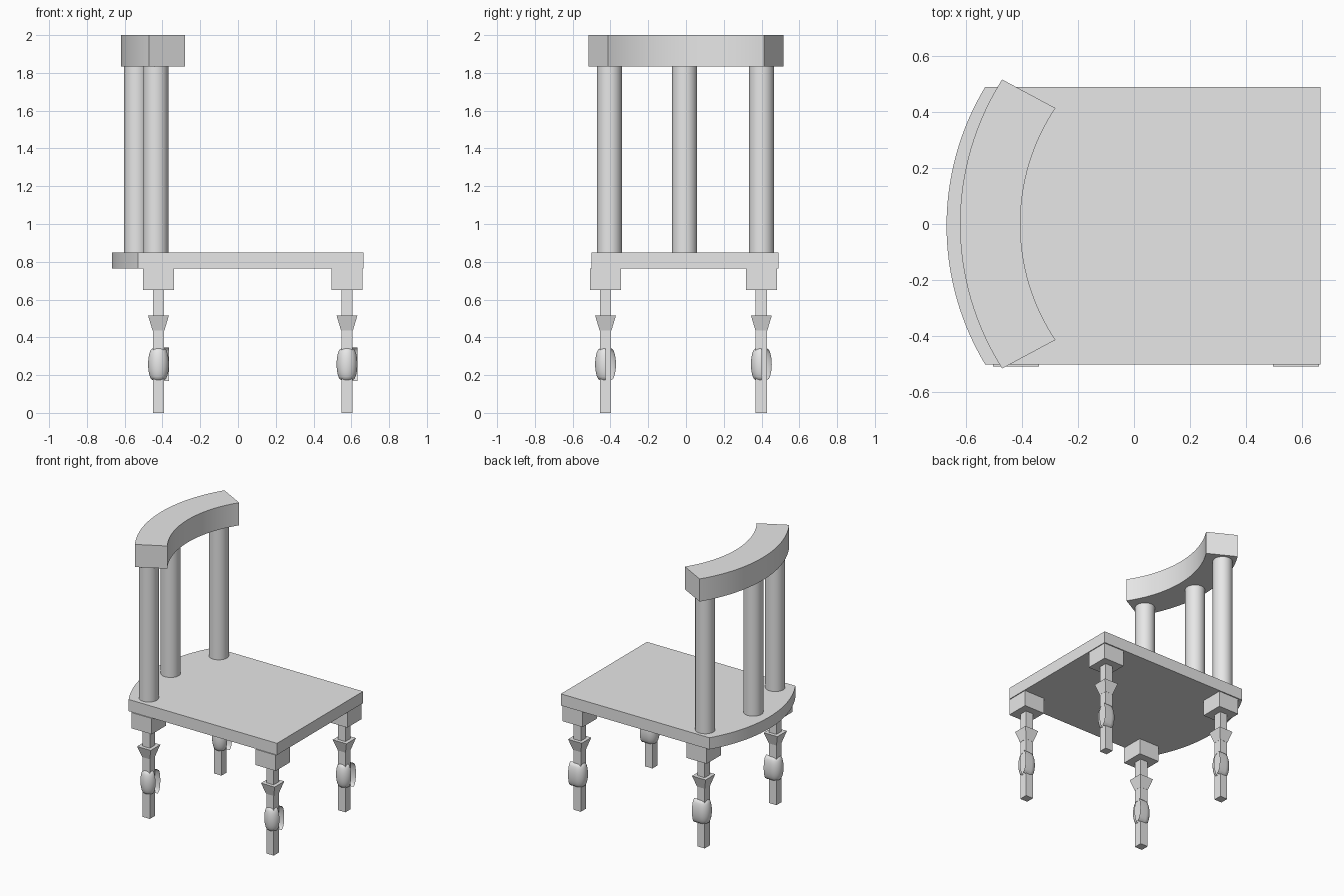
import bpy, bmesh, math
from mathutils import Vector

cube = bpy.data.objects.get("Cube")
if cube:
    bpy.data.objects.remove(cube, do_unlink=True)

grey = bpy.data.materials.new("plain_grey")
grey.use_nodes = True
grey.diffuse_color = (0.8, 0.8, 0.8, 1)
grey.node_tree.nodes["Principled BSDF"].inputs["Base Color"].default_value = (0.8, 0.8, 0.8, 1)


def finish(name, bm, smooth=False, closed=True):
    if closed:
        bmesh.ops.recalc_face_normals(bm, faces=bm.faces)
    mesh = bpy.data.meshes.new(name)
    bm.to_mesh(mesh)
    bm.free()
    mesh.materials.append(grey)
    obj = bpy.data.objects.new(name, mesh)
    bpy.context.collection.objects.link(obj)
    if smooth:
        bpy.ops.object.select_all(action="DESELECT")
        obj.select_set(True)
        bpy.context.view_layer.objects.active = obj
        bpy.ops.object.shade_smooth_by_angle(angle=math.radians(35))
    return obj


def prism(name, outline, z0, z1):
    """Extrude a flat outline upward."""
    bm = bmesh.new()
    face = bm.faces.new([bm.verts.new((x, y, z0)) for x, y in outline])
    ext = bmesh.ops.extrude_face_region(bm, geom=[face])["geom"]
    bmesh.ops.translate(bm, vec=(0, 0, z1 - z0),
                        verts=[v for v in ext if isinstance(v, bmesh.types.BMVert)])
    return finish(name, bm, smooth=True)


def tapered_box(name, x, y, z0, z1, low, high):
    """Square block with half widths low at the bottom and high at the top."""
    bm = bmesh.new()
    bmesh.ops.create_cube(bm, size=2)
    for v in bm.verts:
        half = high if v.co.z > 0 else low
        v.co = (x + v.co.x * half, y + v.co.y * half, z1 if v.co.z > 0 else z0)
    return finish(name, bm)


def arc(x_end, x_mid, half, y_mid=0.0, steps=32):
    """Arc bulging toward -x, running from +y to -y."""
    sag = x_end - x_mid
    radius = (half ** 2 + sag ** 2) / (2 * sag)
    sweep = math.asin(half / radius)
    angles = [sweep * (1 - 2 * i / steps) for i in range(steps + 1)]
    return [(x_mid + radius * (1 - math.cos(a)), y_mid + radius * math.sin(a)) for a in angles]


def bulb(name, x, y, z0, z1, r_end, r_mid, rows=16, steps=24):
    """Three-quarter turned bulge whose open edge runs on straight along +x."""
    bm = bmesh.new()
    columns = []
    for i in range(steps + 2):
        a = math.tau * (0.25 + 0.75 * min(max(i - 1, 0), steps) / steps)
        column = []
        for j in range(rows + 1):
            t = 2 * j / rows - 1
            r = r_end + (r_mid - r_end) * math.sqrt(max(0, 1 - t * t))
            px = r_mid if i == 0 else r * math.cos(a)
            column.append(bm.verts.new((x + px, y + r * math.sin(a), z0 + (z1 - z0) * j / rows)))
        columns.append(column)
    for a, b in zip(columns, columns[1:]):
        for j in range(rows):
            bm.faces.new((a[j], b[j], b[j + 1], a[j + 1]))
    return finish(name, bm, smooth=True, closed=False)


# Seat with a bowed rear edge
prism("seat", arc(-0.53, -0.668, 0.495, -0.006) + [(0.665, -0.501), (0.665, 0.489)], 0.765, 0.85)

# Curved top rail
prism("top_rail", arc(-0.47, -0.62, 0.515) + arc(-0.28, -0.405, 0.413)[::-1], 1.835, 2.0)

# Round back posts
for side, x, y in (("right", -0.435, -0.405), ("middle", -0.537, -0.007), ("left", -0.435, 0.4)):
    ring = [(x + 0.066 * math.cos(a), y + 0.066 * math.sin(a))
            for a in (math.tau * i / 32 for i in range(32))]
    prism(side + "_back_post", ring, 0.85, 1.835)

# Four legs, each with a corner block, flared collar and bulb
for end, x in (("rear", -0.421), ("front", 0.577)):
    for side, y in (("right", -0.426), ("left", 0.399)):
        name = end + "_" + side + "_leg"
        tapered_box(name + "_block", x, y, 0.65, 0.765, 0.082, 0.082)
        tapered_box(name, x, y, 0, 0.65, 0.03, 0.03)
        tapered_box(name + "_collar", x, y, 0.435, 0.515, 0.031, 0.055)
        bulb(name + "_bulb", x, y, 0.17, 0.345, 0.026, 0.055)
